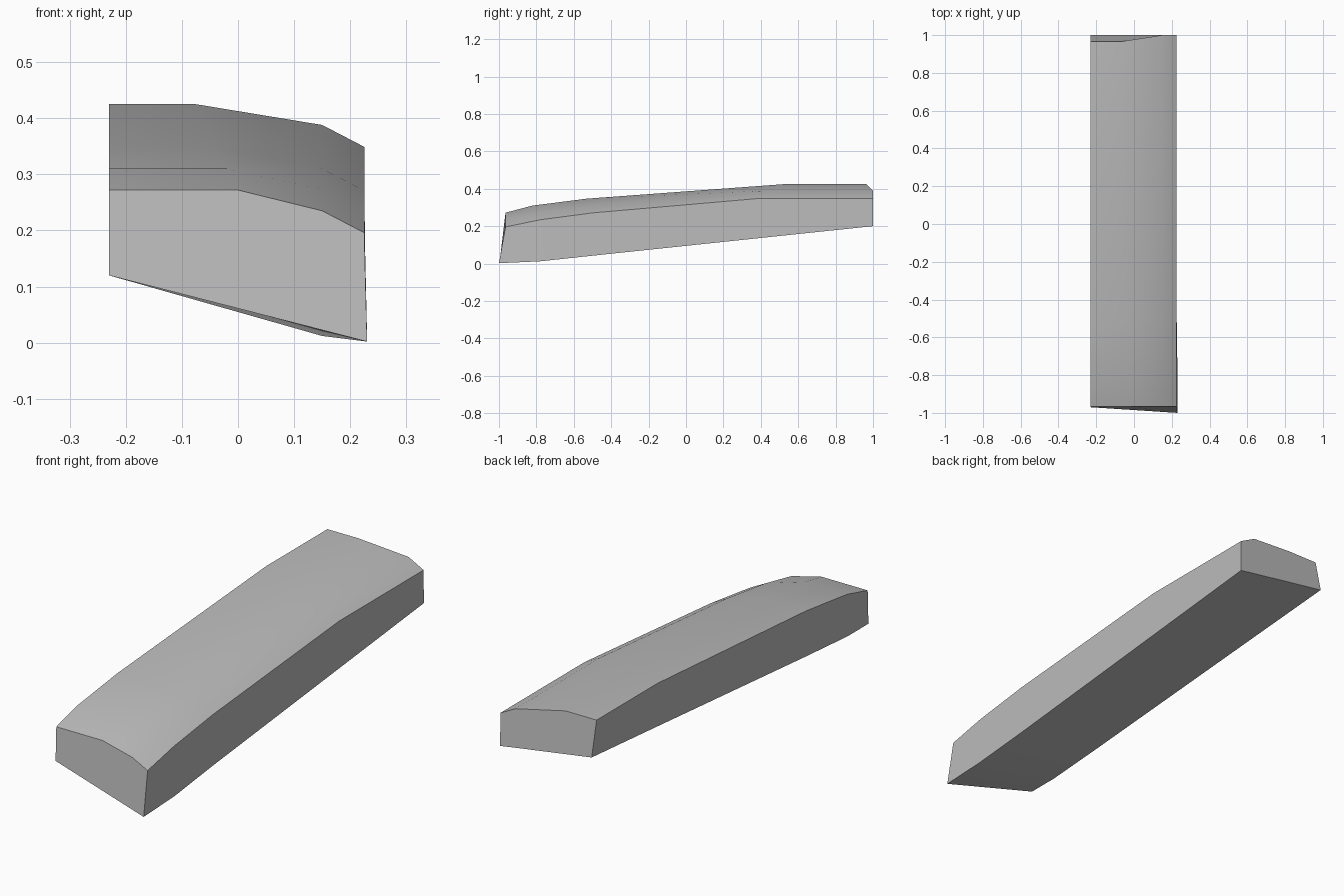
import bpy, bmesh
from math import radians

cube = bpy.data.objects.get("Cube")
if cube:
    bpy.data.objects.remove(cube, do_unlink=True)

# One flat colour
grey = bpy.data.materials.new("neutral_grey")
grey.use_nodes = True
colour = (0.5, 0.5, 0.5, 1)
grey.diffuse_color = colour
grey.node_tree.nodes["Principled BSDF"].inputs["Base Color"].default_value = colour

# Stations along the bar: y at the -x edge, y at the +x edge, crown height,
# x where the crown starts to fall, underside height at -x and at +x
stations = [
    (-0.965, -0.965, 0.272, 0.00, 0.12, 0.002),
    (-0.82, -0.78, 0.31, -0.02, 0.12, 0.012),
    (-0.53, -0.50, 0.347, -0.04, 0.142, 0.042),
    (0.53, 0.40, 0.425, -0.075, 0.231, 0.137),
    (0.965, 1.0, 0.425, -0.075, 0.27, 0.20),
]


def section(index):
    """Closed cross-section: four points over the crown, three beneath."""
    y0, y1, crown, fall, low0, low1 = stations[index]
    front, back = index == 0, index == len(stations) - 1
    top = [(-0.23, 0, y0), (fall, 0, y0), (0.15, 0.037, y1), (0.225, 0.076, y1)]
    points = [(x, y, crown - drop) for x, drop, y in top]
    under0 = 1.0 if back else -0.97 if front else y0
    under1 = -1.0 if front else y1
    mix = 0.38 / 0.46
    middle = low0 + (low1 - low0) * mix
    if index == 1:
        middle = low1
    points.append((0.23 if index < 2 else 0.226, under1, low1))
    points.append((0.15, under0 + (under1 - under0) * mix, middle))
    points.append((-0.23, under0, low0))
    return points


# Crowned bar lofted through the sections
bm = bmesh.new()
rings = [[bm.verts.new(p) for p in section(i)] for i in range(len(stations))]
for a, b in zip(rings, rings[1:]):
    for i in range(len(a)):
        j = (i + 1) % len(a)
        bm.faces.new((a[i], a[j], b[j], b[i]))

# End caps
bm.faces.new(rings[0])
bm.faces.new(rings[-1])
bmesh.ops.recalc_face_normals(bm, faces=bm.faces)

mesh = bpy.data.meshes.new("crowned_bar")
bm.to_mesh(mesh)
bm.free()
mesh.materials.append(grey)
bar = bpy.data.objects.new("crowned_bar", mesh)
bpy.context.collection.objects.link(bar)

# Smooth crown, crisp edges
bpy.ops.object.select_all(action="DESELECT")
bar.select_set(True)
bpy.context.view_layer.objects.active = bar
bpy.ops.object.shade_smooth_by_angle(angle=radians(30))
